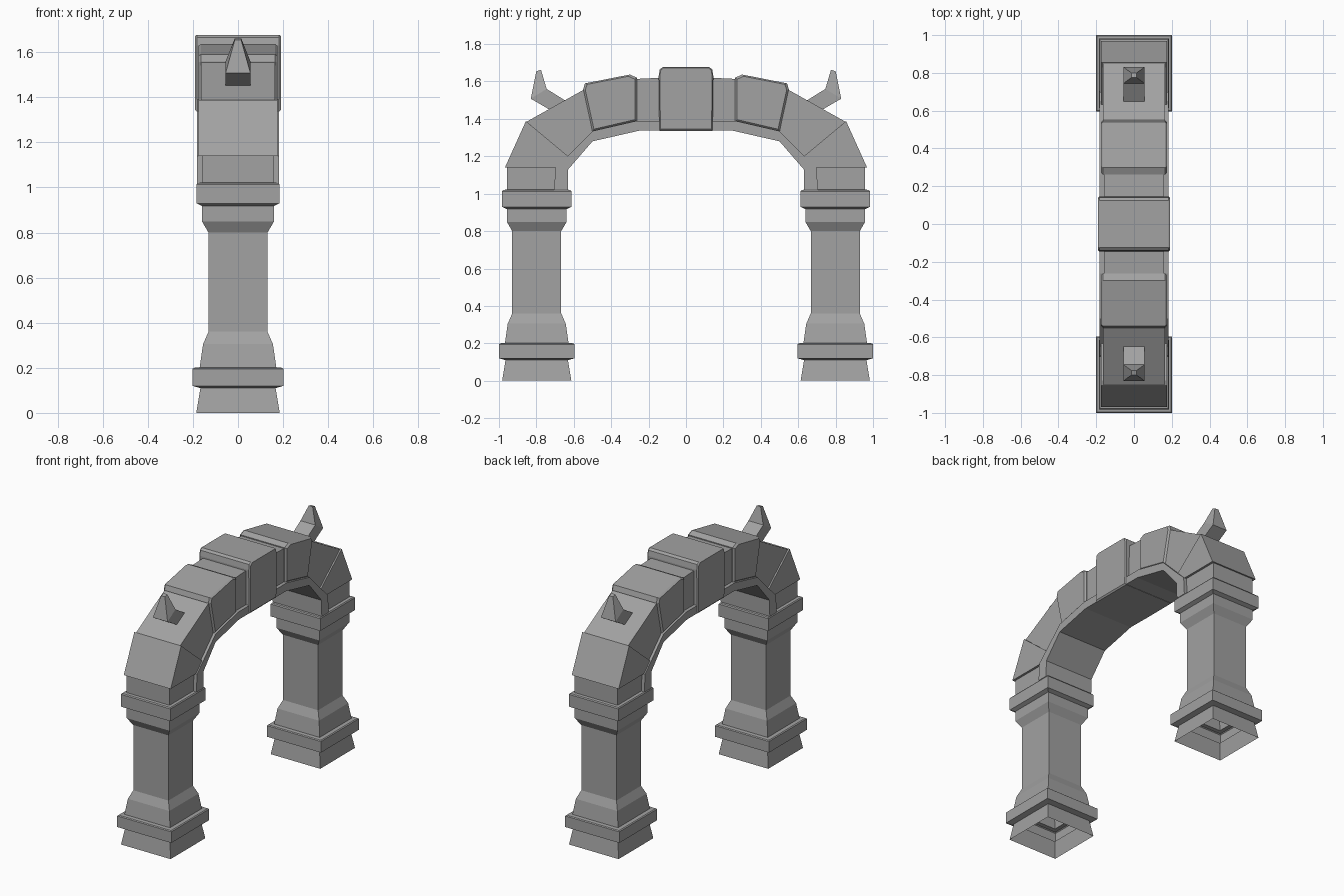
import bpy
import bmesh

cube = bpy.data.objects.get("Cube")
if cube:
    bpy.data.objects.remove(cube, do_unlink=True)

stone = bpy.data.materials.new("grey_stone")
stone.use_nodes = True
GREY = (0.36, 0.36, 0.36, 1)
stone.diffuse_color = GREY
stone.node_tree.nodes["Principled BSDF"].inputs["Base Color"].default_value = GREY


def loft(name, rings, cap_start=True, cap_end=True):
    """Skin a list of equal-length closed rings of points."""
    bm = bmesh.new()
    loops = [[bm.verts.new(p) for p in ring] for ring in rings]
    n = len(loops[0])
    for a, b in zip(loops, loops[1:]):
        for i in range(n):
            j = (i + 1) % n
            bm.faces.new((a[i], a[j], b[j], b[i]))
    if cap_start:
        bm.faces.new(loops[0][::-1])
    if cap_end:
        bm.faces.new(loops[-1])
    bmesh.ops.recalc_face_normals(bm, faces=bm.faces)
    mesh = bpy.data.meshes.new(name)
    bm.to_mesh(mesh)
    bm.free()
    mesh.materials.append(stone)
    obj = bpy.data.objects.new(name, mesh)
    bpy.context.collection.objects.link(obj)
    return obj


def prism(name, profile, half, side=1, chamfer=0.0, shrink=1.0):
    """Extrude a (y, z) profile across x, with optional tapered side faces."""
    cy = sum(p[0] for p in profile) / len(profile)
    cz = sum(p[1] for p in profile) / len(profile)

    def ring(x, k):
        return [(x, side * (cy + (y - cy) * k), cz + (z - cz) * k) for y, z in profile]

    if not chamfer:
        return loft(name, [ring(-half, 1), ring(half, 1)])
    inner = half - chamfer
    return loft(name, [ring(-half, shrink), ring(-inner, 1),
                       ring(inner, 1), ring(half, shrink)])


def square(y, z, half):
    return [(-half, y - half, z), (half, y - half, z),
            (half, y + half, z), (-half, y + half, z)]


# Pillar outline: height and half width
PILLAR_Y = 0.798
PILLAR = [(0, .185), (.11, .167), (.12, .202), (.195, .202), (.2, .196),
          (.202, .17), (.305, .155), (.36, .131), (.8, .131), (.85, .16),
          (.918, .16), (.93, .185), (1.013, .185), (1.02, .18),
          (1.022, .16), (1.145, .16)]

# Arch blocks in the y, z plane
SPRINGER = [(.968, 1.14), (.856, 1.388), (.63, 1.2), (.695, 1.14)]
HAUNCH = [(.852, 1.385), (.545, 1.557), (.5, 1.33), (.63, 1.2)]
SHOULDER = [(.55, 1.558), (.54, 1.59), (.3, 1.637), (.262, 1.62),
            (.262, 1.385), (.5, 1.33)]
LINK = [(.28, 1.613), (.13, 1.62), (.13, 1.38), (.28, 1.385)]

for side, label in ((-1, "front"), (1, "back")):
    loft(label + "_pillar", [square(side * PILLAR_Y, z, h) for z, h in PILLAR],
         cap_start=False)
    prism(label + "_springer_block", SPRINGER, .175, side)
    prism(label + "_haunch_block", HAUNCH, .165, side)
    prism(label + "_shoulder_block", SHOULDER, .176, side, .012, .92)
    prism(label + "_link_block", LINK, .16, side)

    # Bent spike: leaning stalk, then a tapering tip
    spike = [(.67, 1.415, .6, 1.47, .055), (.83, 1.508, .745, 1.56, .055),
             (.8, 1.655, .775, 1.662, .014)]
    loft(label + "_spike",
         [[(-h, side * y0, z0), (h, side * y0, z0), (h, side * y1, z1), (-h, side * y1, z1)]
          for y0, z0, y1, z1, h in spike])

# Trim band lining the opening
OUTER = [(.705, 1.02), (.698, 1.14), (.63, 1.205), (.5, 1.335), (.262, 1.39)]
INNER = [(.25, 1.337), (.5, 1.28), (.63, 1.13), (.632, 1.02)]


def flip(points):
    return [(-y, z) for y, z in reversed(points)]


prism("arch_trim", OUTER + flip(OUTER) + flip(INNER) + INNER, .183)

# Keystone at the crown
KEYSTONE = [(-.142, 1.335), (.142, 1.335), (.146, 1.63), (.14, 1.665), (.125, 1.677),
            (-.125, 1.677), (-.14, 1.665), (-.146, 1.63)]
prism("keystone", KEYSTONE, .19, 1, .008, .96)
